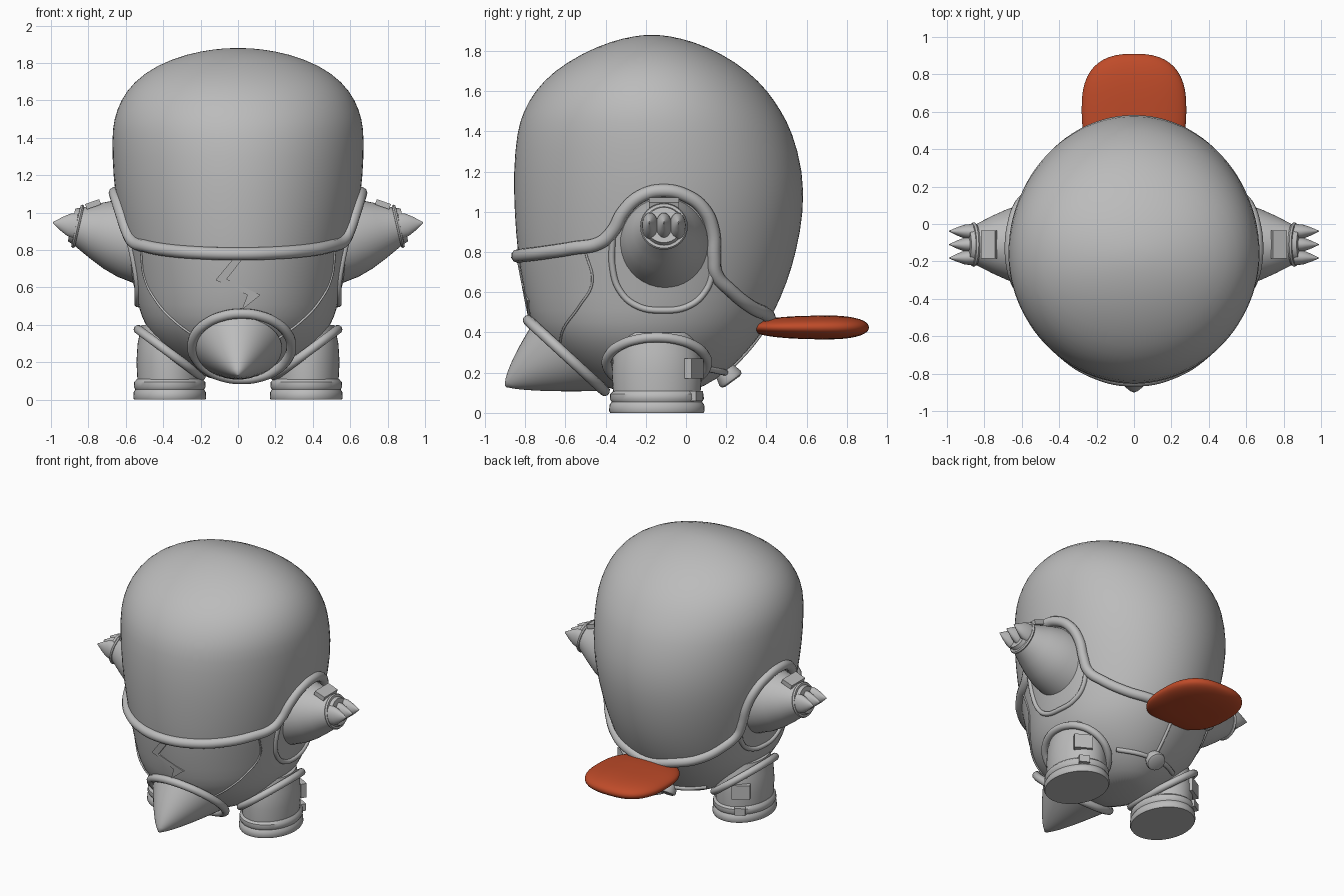
import bpy, bmesh, math
from mathutils import Vector

if "Cube" in bpy.data.objects:
    bpy.data.objects.remove(bpy.data.objects["Cube"])


def material(name, rgb):
    m = bpy.data.materials.new(name)
    m.diffuse_color = (*rgb, 1)
    m.use_nodes = True
    m.node_tree.nodes["Principled BSDF"].inputs["Base Color"].default_value = m.diffuse_color
    return m


GREY = material("light grey", (0.5, 0.5, 0.5))
RED = material("orange red", (0.52, 0.07, 0.022))


def finish(name, bm, mat=GREY, angle=40):
    bmesh.ops.recalc_face_normals(bm, faces=bm.faces)
    me = bpy.data.meshes.new(name)
    bm.to_mesh(me)
    bm.free()
    ob = bpy.data.objects.new(name, me)
    bpy.context.collection.objects.link(ob)
    me.materials.append(mat)
    bpy.ops.object.select_all(action='DESELECT')
    ob.select_set(True)
    bpy.context.view_layer.objects.active = ob
    bpy.ops.object.shade_smooth_by_angle(angle=math.radians(angle))
    return ob


def loft(name, rings, mat=GREY, angle=40):
    """Skin a list of closed rings and cap both ends."""
    bm = bmesh.new()
    loops = [[bm.verts.new(p) for p in r] for r in rings]
    n = len(loops[0])
    for a, b in zip(loops, loops[1:]):
        for i in range(n):
            j = (i + 1) % n
            bm.faces.new((a[i], a[j], b[j], b[i]))
    bm.faces.new(loops[0])
    bm.faces.new(loops[-1])
    return finish(name, bm, mat, angle)


def ring(center, u, v, n=40):
    return [Vector(center) + Vector(u) * math.cos(k * math.tau / n)
            + Vector(v) * math.sin(k * math.tau / n) for k in range(n)]


def lathe(name, profile, base, axis, u=(0, 1, 0), stretch=1.0, mat=GREY):
    """Revolve (distance, radius) pairs about an axis; u is the stretched side."""
    axis, u = Vector(axis).normalized(), Vector(u)
    u = (u - axis * u.dot(axis)).normalized()
    w = axis.cross(u)
    return loft(name, [ring(Vector(base) + axis * t, u * r * stretch, w * r)
                       for t, r in profile], mat)


def tube(name, points, radius, closed=False):
    cu = bpy.data.curves.new(name, 'CURVE')
    cu.dimensions = '3D'
    cu.bevel_depth, cu.bevel_resolution, cu.resolution_u = radius, 3, 6
    cu.use_fill_caps = True
    sp = cu.splines.new('BEZIER')
    sp.bezier_points.add(len(points) - 1)
    for bp, p in zip(sp.bezier_points, points):
        bp.co = p
        bp.handle_left_type = bp.handle_right_type = 'AUTO'
    sp.use_cyclic_u = closed
    cu.materials.append(GREY)
    ob = bpy.data.objects.new(name, cu)
    bpy.context.collection.objects.link(ob)
    bpy.ops.object.select_all(action='DESELECT')
    ob.select_set(True)
    bpy.context.view_layer.objects.active = ob
    bpy.ops.object.convert(target='MESH')
    bpy.ops.object.shade_smooth_by_angle(angle=math.radians(50))


def plate(name, center, normal, up, w, h, d):
    n = Vector(normal).normalized()
    u = Vector(up)
    u = (u - n * u.dot(n)).normalized()
    s = u.cross(n)
    c = Vector(center)
    rings = [[c + n * k + s * a * w / 2 + u * b * h / 2
              for a, b in ((-1, -1), (1, -1), (1, 1), (-1, 1))] for k in (-d, d)]
    loft(name, rings)


# Body sections: height, front y, back y, half width
ROWS = [(0.1, -0.3, 0.0, 0.1), (0.13, -0.42, 0.09, 0.2), (0.2, -0.54, 0.2, 0.32),
        (0.3, -0.67, 0.3, 0.43), (0.4, -0.75, 0.38, 0.5), (0.5, -0.785, 0.44, 0.535),
        (0.65, -0.815, 0.505, 0.567), (0.8, -0.84, 0.55, 0.605), (1.0, -0.855, 0.588, 0.645),
        (1.2, -0.86, 0.585, 0.67), (1.4, -0.843, 0.53, 0.676), (1.5, -0.81, 0.475, 0.665),
        (1.6, -0.755, 0.41, 0.63), (1.7, -0.66, 0.31, 0.56), (1.79, -0.515, 0.175, 0.435),
        (1.85, -0.37, 0.03, 0.27), (1.876, -0.25, -0.09, 0.12), (1.88, -0.19, -0.15, 0.03)]


def section(z):
    for a, b in zip(ROWS, ROWS[1:]):
        if z <= b[0]:
            t = max(0, (z - a[0]) / (b[0] - a[0]))
            f, k, w = (a[i] + (b[i] - a[i]) * t for i in (1, 2, 3))
            return (f + k) / 2, (k - f) / 2, w


def on_side(y, z, s=1):
    c, d, w = section(z)
    return Vector((s * w * math.sqrt(max(0, 1 - ((y - c) / d) ** 2)), y, z))


def on_face(x, z, s=-1, lift=0):
    c, d, w = section(z)
    return Vector((x, c + s * (d * math.sqrt(max(0, 1 - (x / w) ** 2)) + lift), z))


body = loft("body", [ring((0, (f + k) / 2, z), (w, 0, 0), (0, (k - f) / 2, 0), 48)
                     for z, f, k, w in ROWS], angle=80)
sub = body.modifiers.new("smooth", 'SUBSURF')
sub.levels = sub.render_levels = 1

# Helmet edge: one tube running from the front, over both arms, to the brim
front = [on_face(x, z) for x, z in ((0.2, 0.785), (0.38, 0.8))]
side = [on_side(y, z) for y, z in (
    (-0.56, 0.82), (-0.42, 0.85), (-0.36, 0.91), (-0.31, 1.0), (-0.22, 1.08), (-0.11, 1.105),
    (0.0, 1.08), (0.09, 1.01), (0.135, 0.9), (0.14, 0.78), (0.15, 0.69), (0.22, 0.61),
    (0.32, 0.53), (0.4, 0.49))]
half = front + side
mirrored = [Vector((-p.x, p.y, p.z)) for p in reversed(half)]
tube("helmet_edge", mirrored + [on_face(0, 0.78)] + half + [on_face(0, 0.46, 1)], 0.034, True)

# Brim: flattened rounded slab
N = 2.6


def power(v, e):
    return math.copysign(abs(v) ** e, v)


brim = []
for i in range(1, 24):
    a = -math.pi / 2 + math.pi * i / 24
    r, h = power(math.cos(a), 2 / N), power(math.sin(a), 2 / 2.2)
    brim.append([(0.28 * r * power(math.cos(t), 2 / N),
                  y := 0.61 + 0.3 * r * power(math.sin(t), 2 / N),
                  0.425 + h * (0.055 + 0.03 * (y - 0.5)))
                 for t in (k * math.tau / 48 for k in range(48))])
loft("brim", brim, RED, 80)

# Beak: slanted oval base drawn out to a low point, with a rim
base, tip = Vector((0, -0.58, 0.275)), Vector((0, -0.9, 0.13))
sections = []
for i in range(13):
    t = i / 12 * 0.99
    r = (1 - t) ** 0.8
    sections.append(ring(base.lerp(tip, t), (0.235 * r, 0, 0), Vector((0, -0.185, 0.165)) * r))
loft("beak", sections, angle=60)
tube("beak_rim", ring((0.02, -0.595, 0.285), (0.265, 0, 0.0), (0, -0.19, 0.175), 16), 0.027, True)

# Zigzag mark on the face
zig = [(-0.02, 0.76), (-0.12, 0.64), (0.05, 0.56), (0.02, 0.48), (0.12, 0.56), (-0.06, 0.645),
       (0.03, 0.76)]
loft("zigzag_mark", [[on_face(x, z, -1, k) for x, z in zig] for k in (-0.01, 0.009)])

for s, label in ((1, "right"), (-1, "left")):
    # Face seam
    tube(label + "_face_seam", [on_face(s * x, z) for x, z in (
        (0.52, 0.8), (0.5, 0.65), (0.44, 0.53), (0.34, 0.42), (0.22, 0.33))], 0.006)

    # Arm: tapered sleeve, cuff ring, three claws and a tag
    axis = Vector((s * 0.26, 0, 0.06)).normalized()
    start = Vector((s * 0.5, -0.11, 0.845))
    lathe(label + "_arm", [(0, 0.23), (0.1, 0.215), (0.18, 0.19), (0.26, 0.155), (0.36, 0.105),
                           (0.4, 0.09)], start, axis)
    lathe(label + "_cuff", [(0.355, 0.09), (0.357, 0.113), (0.366, 0.119), (0.376, 0.113),
                            (0.378, 0.08)], start, axis)
    for dy in (-0.068, 0, 0.068):
        p = start + axis * 0.375 + Vector((0, dy, 0))
        lathe(label + "_claw", [(0, 0.068), (0.04, 0.06), (0.08, 0.036), (0.125, 0.003)], p,
              Vector((s * 0.99, dy * 0.5, 0.14)), stretch=0.62)
    plate(label + "_sleeve_tag", (s * 0.775, -0.11, 1.045), (s * 0.35, 0, 1), (s, 0, 0),
          0.15, 0.08, 0.015)
    # Lower edge of the arm opening
    tube(label + "_arm_opening", [on_side(y, z, s) for y, z in (
        (-0.365, 0.88), (-0.365, 0.72), (-0.33, 0.61), (-0.25, 0.535), (-0.12, 0.51),
        (0.02, 0.535), (0.1, 0.61), (0.14, 0.72))], 0.016)

    # Leg, shoe, leg opening and back tags
    foot = (s * 0.365, -0.145, 0)
    lathe(label + "_leg", [(0.09, 0.172), (0.2, 0.178), (0.3, 0.172), (0.4, 0.15)],
          foot, (0, 0, 1), stretch=1.26)
    lathe(label + "_shoe", [(0, 0.19), (0.01, 0.195), (0.04, 0.193), (0.055, 0.184),
                            (0.07, 0.192), (0.095, 0.19), (0.11, 0.176)],
          foot, (0, 0, 1), stretch=1.22)
    tube(label + "_leg_opening", ring((s * 0.365, -0.145, 0.25), (s * 0.168, 0, 0.125),
                                      (0, 0.25, 0), 16), 0.025, True)
    out = Vector((s * 0.5, 0.87, 0))
    plate(label + "_leg_tag", (s * 0.465, 0.04, 0.22), out, (0, 0, 1), 0.12, 0.1, 0.02)
    plate(label + "_shoe_tag", (s * 0.465, 0.05, 0.085), out, (0, 0, 1), 0.07, 0.05, 0.02)

    # Back straps from leg openings to the button
    tube(label + "_back_strap", [on_face(s * x, z, 1) for x, z in (
        (0.02, 0.2), (0.12, 0.205), (0.24, 0.22))], 0.016)

# Back button and the seam rising to the brim
lathe("back_button", [(-0.04, 0.05), (0.015, 0.065), (0.03, 0.06), (0.036, 0.045)],
      (0, 0.21, 0.185), (0, 0.59, -0.81))
tube("back_seam", [on_face(0, z, 1) for z in (0.2, 0.27, 0.35, 0.44)], 0.01)
